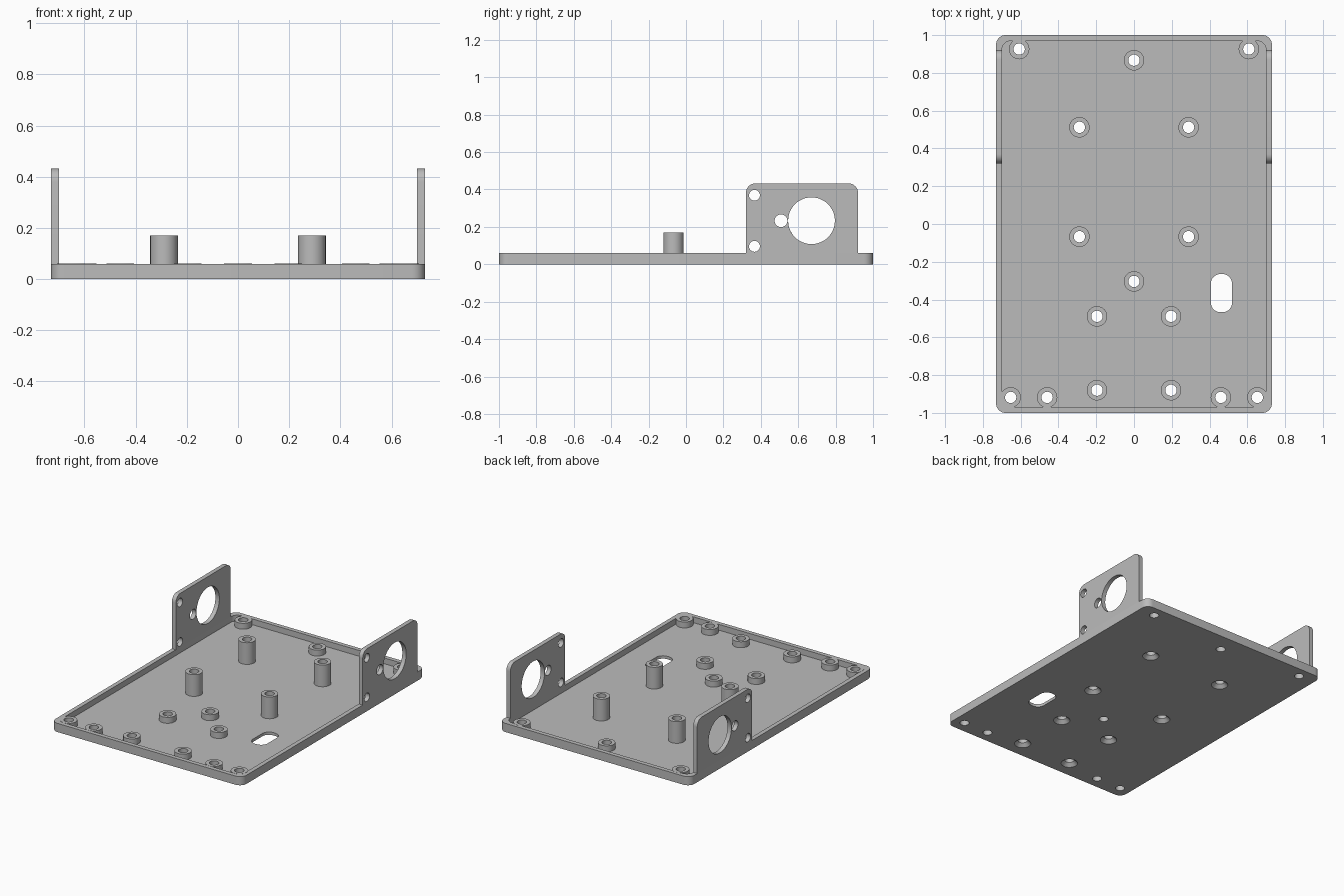
import bpy, bmesh
from math import sin, cos, pi, radians
from mathutils import Matrix

if "Cube" in bpy.data.objects:
    bpy.data.objects.remove(bpy.data.objects["Cube"])

grey = bpy.data.materials.new("plain_grey")
grey.use_nodes = True
grey.diffuse_color = (0.5, 0.5, 0.5, 1)
grey.node_tree.nodes["Principled BSDF"].inputs["Base Color"].default_value = (0.5, 0.5, 0.5, 1)


def make(name, bm):
    bmesh.ops.recalc_face_normals(bm, faces=bm.faces)
    mesh = bpy.data.meshes.new(name)
    bm.to_mesh(mesh)
    bm.free()
    mesh.materials.append(grey)
    obj = bpy.data.objects.new(name, mesh)
    bpy.context.collection.objects.link(obj)
    return obj


def rounded(x0, x1, y0, y1, radii, steps=8):
    """Outline with a radius per corner, counter-clockwise from the lower left."""
    corners = [(x0, y0, 1, 1), (x1, y0, -1, 1), (x1, y1, -1, -1), (x0, y1, 1, -1)]
    pts = []
    for k, ((x, y, sx, sy), r) in enumerate(zip(corners, radii)):
        if r == 0:
            pts.append((x, y))
            continue
        for i in range(steps + 1):
            a = pi + k * pi / 2 + i * pi / 2 / steps
            pts.append((x + sx * r + r * cos(a), y + sy * r + r * sin(a)))
    return pts


def prism(bm, outline, z0, z1):
    rings = [[bm.verts.new((x, y, z)) for x, y in outline] for z in (z0, z1)]
    bm.faces.new(rings[0])
    bm.faces.new(rings[1])
    n = len(outline)
    for i in range(n):
        j = (i + 1) % n
        bm.faces.new((rings[0][i], rings[0][j], rings[1][j], rings[1][i]))


def block(name, outline, z0, z1):
    bm = bmesh.new()
    prism(bm, outline, z0, z1)
    return make(name, bm)


def stack(bm, x, y, profile, sides=32):
    """Closed turned solid through (radius, z) pairs, bottom to top."""
    rings = [[bm.verts.new((x + r * cos(2 * pi * i / sides), y + r * sin(2 * pi * i / sides), z))
              for i in range(sides)] for r, z in profile]
    bm.faces.new(rings[0])
    bm.faces.new(rings[-1])
    for a, b in zip(rings, rings[1:]):
        for i in range(sides):
            j = (i + 1) % sides
            bm.faces.new((a[i], a[j], b[j], b[i]))


def combine(obj, steps):
    """Run the booleans, keep the result and remove the helpers."""
    for tool, op in steps:
        tool.hide_render = True
        mod = obj.modifiers.new(tool.name, 'BOOLEAN')
        mod.operation, mod.solver, mod.object = op, 'EXACT', tool
    bpy.context.view_layer.update()
    deps = bpy.context.evaluated_depsgraph_get()
    mesh = bpy.data.meshes.new_from_object(obj.evaluated_get(deps))
    obj.modifiers.clear()
    obj.data = mesh
    for tool, _ in steps:
        bpy.data.objects.remove(tool)


def smooth(obj):
    bpy.ops.object.select_all(action='DESELECT')
    obj.select_set(True)
    bpy.context.view_layer.objects.active = obj
    bpy.ops.object.shade_smooth_by_angle(angle=radians(30))


W, WALL, FLOOR, RIM = 0.73, 0.03, 0.02, 0.06
BOSS_R, HOLE_R = 0.054, 0.03

# Screw posts: mirrored pairs and the two on the centre line
pairs = {"tall": [(0.289, 0.512), (0.289, -0.067)],
         "sunk": [(0.196, -0.489), (0.196, -0.88)],
         "plain": [(0.608, 0.926), (0.653, -0.918), (0.46, -0.918)]}
posts = [(s * x, y, kind) for kind, spots in pairs.items() for x, y in spots for s in (-1, 1)]
posts += [(0, 0.867, "plain"), (0, -0.304, "plain")]

boss_bm, drill_bm = bmesh.new(), bmesh.new()
for x, y, kind in posts:
    top = 0.17 if kind == "tall" else RIM + 0.001
    stack(boss_bm, x, y, [(BOSS_R, FLOOR / 2), (BOSS_R, top)])
    if kind == "plain":
        stack(drill_bm, x, y, [(HOLE_R, -0.05), (HOLE_R, 0.3)])
    else:
        # countersunk from below
        stack(drill_bm, x, y, [(0.063, -0.01), (HOLE_R, 0.023), (HOLE_R, 0.3)])

# Shallow tray with a rim, posts, screw holes and cable slot
tray = block("tray", rounded(-W, W, -1, 1, [0.05] * 4), 0, RIM)
pocket = block("pocket_cutter",
               rounded(-W + WALL, W - WALL, -1 + WALL, 1 - WALL, [0.05] * 4), FLOOR, 0.2)
slot = block("slot_cutter", rounded(0.407, 0.519, -0.467, -0.265, [0.05] * 4), -0.1, 0.1)
combine(tray, [(pocket, 'DIFFERENCE'), (make("posts", boss_bm), 'UNION'),
               (make("drills", drill_bm), 'DIFFERENCE'), (slot, 'DIFFERENCE')])
smooth(tray)

# Upright side brackets, drawn in the y-z plane and stood upright
upright = Matrix(((0, 0, 1, 0), (1, 0, 0, 0), (0, 1, 0, 0), (0, 0, 0, 1)))
bracket_holes = [(0.671, 0.233, 0.125), (0.508, 0.233, 0.034),
                 (0.366, 0.369, 0.029), (0.366, 0.096, 0.029)]
for name, x0 in (("left_bracket", W - WALL), ("right_bracket", -W)):
    bracket = block(name, rounded(0.32, 0.92, RIM, 0.432, [0, 0, 0.05, 0.05]), x0, x0 + WALL)
    cut_bm = bmesh.new()
    for y, z, r in bracket_holes:
        stack(cut_bm, y, z, [(r, x0 - 0.1), (r, x0 + 0.1)], 48)
    cutter = make("bracket_cutter", cut_bm)
    for obj in (bracket, cutter):
        obj.data.transform(upright)
    combine(bracket, [(cutter, 'DIFFERENCE')])
    smooth(bracket)
